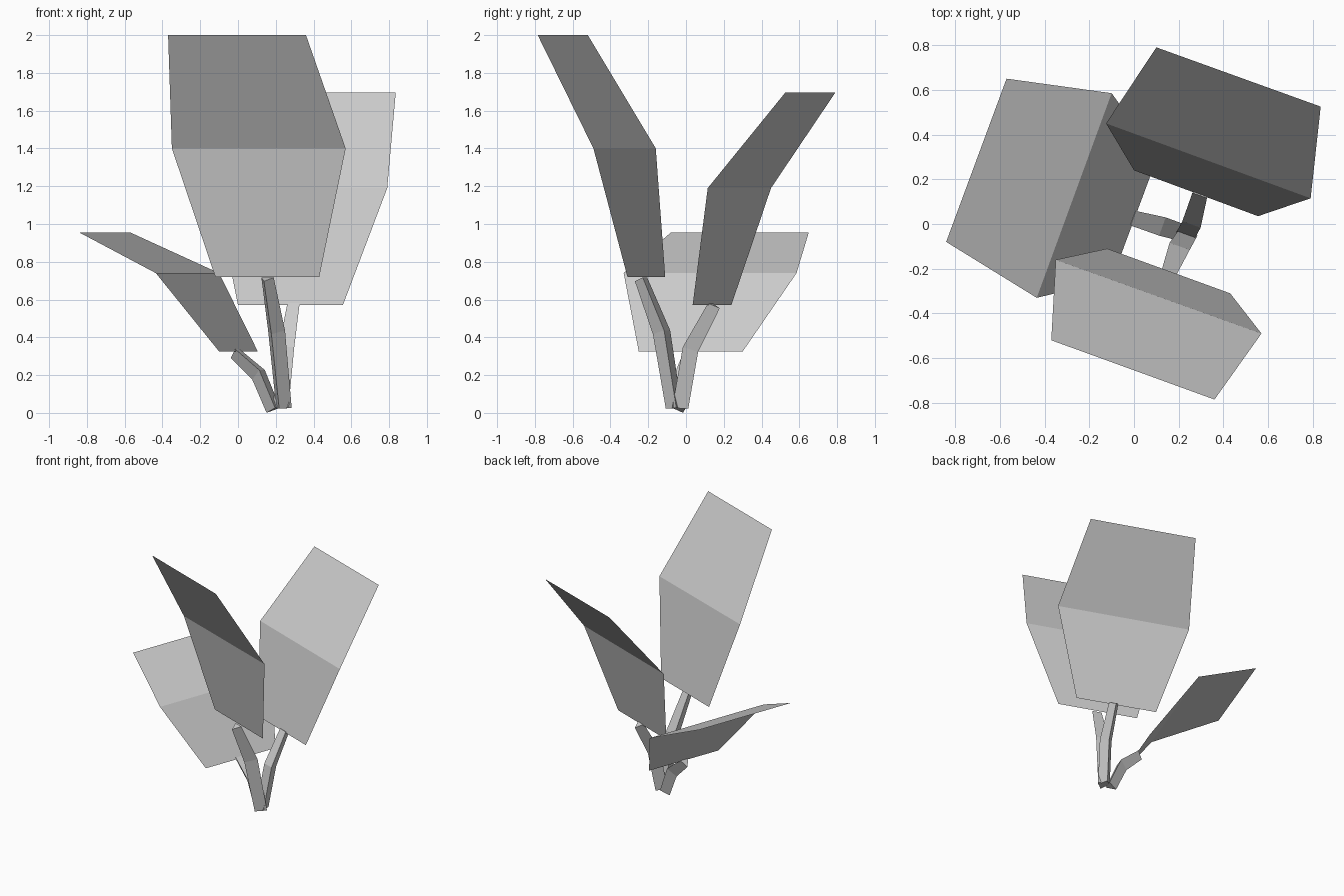
import bpy, math
from mathutils import Vector

if "Cube" in bpy.data.objects:
    bpy.data.objects.remove(bpy.data.objects["Cube"])

mat = bpy.data.materials.new("light grey")
mat.diffuse_color = (0.6, 0.6, 0.6, 1)
mat.use_nodes = True
mat.node_tree.nodes["Principled BSDF"].inputs["Base Color"].default_value = mat.diffuse_color


def make(name, verts, faces):
    me = bpy.data.meshes.new(name)
    me.from_pydata(verts, [], faces)
    me.materials.append(mat)
    me.update()
    ob = bpy.data.objects.new(name, me)
    bpy.context.collection.objects.link(ob)
    return ob


def leaf(name, rows):
    """Folded sheet: each row is a level edge (left xy, right xy, z)."""
    verts = [(x, y, z) for a, b, z in rows for x, y in (a, b)]
    faces = [(2*i, 2*i+1, 2*i+3, 2*i+2) for i in range(len(rows) - 1)]
    make(name, verts, faces)


def stem(name, out, path):
    """Three-sided bent stalk with its ridge on the outer side."""
    d = Vector((out[0], out[1], 0)).normalized()
    t = Vector((-d.y, d.x, 0))
    verts = []
    for (c, r, tilt) in path:
        # tilt = lean of the cross-section, 0 is level
        n = d * math.cos(tilt) - Vector((0, 0, math.sin(tilt)))
        for k in range(3):
            a = 2 * math.pi * k / 3
            verts.append(Vector(c) + r * (n * math.cos(a) + t * math.sin(a)))
    faces = [(3*i+k, 3*i+(k+1) % 3, 3*i+3+(k+1) % 3, 3*i+3+k)
             for i in range(len(path) - 1) for k in range(3)]
    last = 3 * (len(path) - 1)
    faces += [(2, 1, 0), (last, last+1, last+2)]
    make(name, verts, faces)


# leaves
leaf("tall_front_leaf", [((-0.12, -0.11), (0.43, -0.31), 0.72),
                         ((-0.35, -0.16), (0.57, -0.49), 1.40),
                         ((-0.37, -0.52), (0.36, -0.785), 2.0)])
leaf("back_leaf", [((0.555, 0.035), (0.0, 0.24), 0.57),
                   ((0.79, 0.115), (-0.125, 0.45), 1.19),
                   ((0.835, 0.525), (0.10, 0.79), 1.695)])
leaf("low_left_leaf", [((0.105, 0.30), (-0.10, -0.25), 0.325),
                       ((-0.10, 0.585), (-0.435, -0.33), 0.74),
                       ((-0.57, 0.65), (-0.84, -0.08), 0.955)])

# stems
stem("tall_front_stem", (-0.34, -0.94), [((0.235, -0.06, 0.025), 0.05, 0.05),
                                         ((0.195, -0.125, 0.43), 0.055, 0.25),
                                         ((0.15, -0.235, 0.71), 0.04, 0.35)])
stem("back_stem", (0.34, 0.94), [((0.235, -0.035, 0.025), 0.05, 0.05),
                                 ((0.265, 0.02, 0.34), 0.05, 0.35),
                                 ((0.30, 0.145, 0.572), 0.04, 0.45)])
stem("low_left_stem", (-0.94, 0.34), [((0.19, -0.03, 0.018), 0.045, 0.4),
                                      ((0.11, -0.005, 0.21), 0.05, 0.75),
                                      ((-0.015, 0.03, 0.322), 0.04, 0.9)])
